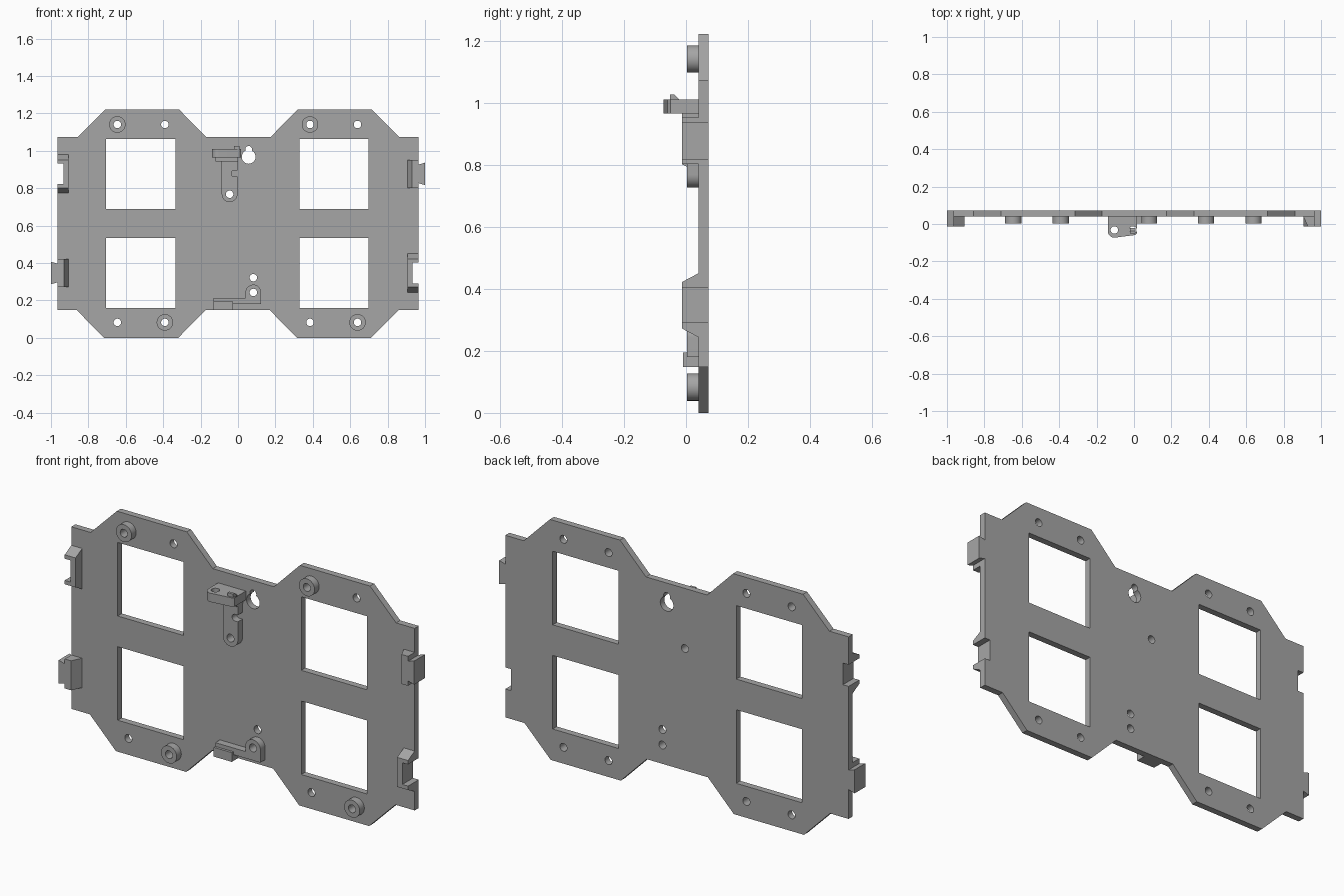
import bpy, bmesh
from math import sin, cos, pi, radians
from mathutils import Matrix

cube = bpy.data.objects.get("Cube")
if cube:
    bpy.data.objects.remove(cube)

grey = bpy.data.materials.new("mid grey")
grey.use_nodes = True
grey.diffuse_color = (0.38, 0.38, 0.38, 1)
grey.node_tree.nodes["Principled BSDF"].inputs["Base Color"].default_value = grey.diffuse_color

# Local profile plane to world, by extrusion axis
FRAMES = {
    "x": Matrix(((0, 0, 1, 0), (1, 0, 0, 0), (0, 1, 0, 0), (0, 0, 0, 1))),
    "y": Matrix(((1, 0, 0, 0), (0, 0, -1, 0), (0, 1, 0, 0), (0, 0, 0, 1))),
    "z": Matrix.Identity(4),
}


def arc(cx, cy, r, a0=0, a1=360, n=24):
    """Points along an arc; a full circle drops its repeated end."""
    count = n if a1 - a0 == 360 else n + 1
    return [(cx + r * cos(radians(a0 + (a1 - a0) * i / n)),
             cy + r * sin(radians(a0 + (a1 - a0) * i / n))) for i in range(count)]


def rect(x0, x1, y0, y1):
    return [(x0, y0), (x1, y0), (x1, y1), (x0, y1)]


def prism(name, axis, lo, hi, outline, holes=()):
    """Extrude a filled outline with holes from lo to hi along an axis."""
    curve = bpy.data.curves.new(name, "CURVE")
    curve.dimensions = "2D"
    curve.fill_mode = "BOTH"
    curve.extrude = (hi - lo) / 2
    for loop in (outline, *holes):
        spline = curve.splines.new("POLY")
        spline.points.add(len(loop) - 1)
        for point, (u, v) in zip(spline.points, loop):
            point.co = (u, v, 0, 1)
        spline.use_cyclic_u = True
    temp = bpy.data.objects.new(name + " profile", curve)
    bpy.context.collection.objects.link(temp)
    bpy.context.view_layer.update()
    mesh = bpy.data.meshes.new_from_object(temp.evaluated_get(bpy.context.evaluated_depsgraph_get()))
    bpy.data.objects.remove(temp)
    bpy.data.curves.remove(curve)

    middle = (lo + hi) / 2
    mesh.transform(FRAMES[axis])
    mesh.transform(Matrix.Translation([middle if axis == a else 0 for a in "xyz"]))
    bm = bmesh.new()
    bm.from_mesh(mesh)
    bmesh.ops.remove_doubles(bm, verts=bm.verts, dist=0.0002)
    bmesh.ops.recalc_face_normals(bm, faces=bm.faces)
    bm.to_mesh(mesh)
    bm.free()
    mesh.name = name
    mesh.materials.clear()
    mesh.materials.append(grey)
    obj = bpy.data.objects.new(name, mesh)
    bpy.context.collection.objects.link(obj)
    bpy.ops.object.select_all(action="DESELECT")
    obj.select_set(True)
    bpy.context.view_layer.objects.active = obj
    bpy.ops.object.shade_smooth_by_angle(angle=radians(30))
    return obj


FRONT, BACK = 0.04, 0.073       # plate faces
BOSS, CLIP = 0.003, -0.013      # front of bosses and of edge clips
EDGE, NOTCH = 0.966, 0.934
UPPER, LOWER = 0.877, 0.347     # clip heights
HALF = 0.055                    # half height of notch and tab
HOLE = 0.02

# Back plate: outline with side notches, windows, screw holes and keyhole
bottom = [(-EDGE, 0.148), (-0.862, 0.148), (-0.715, 0), (-0.32, 0), (-0.174, 0.148),
          (0.17, 0.148), (0.316, 0), (0.71, 0), (0.858, 0.148), (EDGE, 0.148)]
top = [(-x, 1.222 - z) for x, z in bottom]


def notch(s, zc):
    loop = [(EDGE, -HALF), (NOTCH, -HALF), (NOTCH, HALF), (EDGE, HALF)]
    return [(s * x, zc + s * z) for x, z in loop]


outline = bottom + notch(1, LOWER) + top + notch(-1, UPPER)
windows = [rect(x, x + 0.371, z, z + 0.374) for x in (-0.705, 0.328) for z in (0.16, 0.69)]
corner_x = (-0.645, -0.391, 0.385, 0.639)
screws = [(x, z) for x in corner_x for z in (0.083, 1.141)]
screws += [(-0.045, 0.768), (0.082, 0.243), (0.082, 0.322)]
keyhole = arc(0.057, 0.968, 0.037, 118, 422) + arc(0.057, 1.008, 0.018, 0, 180, 12)
prism("back_plate", "y", FRONT, BACK, outline,
      windows + [arc(x, z, HOLE) for x, z in screws] + [keyhole])

# Corner bosses
for i, x in enumerate(corner_x):
    z = 1.141 if i % 2 == 0 else 0.083
    prism("corner_boss", "y", BOSS, FRONT, arc(x, z, 0.044, n=32), [arc(x, z, HOLE)])

# Edge clips: notched receivers and matching tabs on opposite sides
for s, zr, zt in ((1, LOWER, UPPER), (-1, UPPER, LOWER)):
    def span(a, b):
        return sorted((s * a, s * b))

    prism("receiver_core", "x", *span(0.905, NOTCH),
          [(FRONT, zr - 0.103), (FRONT, zr + 0.103), (CLIP, zr + 0.075), (CLIP, zr - 0.075)])
    for e in (1, -1):
        prism("receiver_end", "x", *span(NOTCH, EDGE),
              [(FRONT, zr + e * HALF), (FRONT, zr + e * 0.103),
               (CLIP, zr + e * 0.075), (CLIP, zr + e * HALF)])
    prism("tab_base", "z", zt - 0.075, zt + 0.075,
          [(s * 0.905, FRONT), (s * 0.93, CLIP), (s * EDGE, CLIP), (s * EDGE, FRONT)])
    prism("tab", "y", CLIP, BACK,
          [(s * EDGE, zt - 0.05), (s * 1.0, zt - 0.06), (s * 1.0, zt + 0.06), (s * EDGE, zt + 0.05)])

# Upper bracket: stem with side slot, brace, shelf with holes and a small latch
stem = (arc(-0.045, 0.768, 0.042, 180, 360) + [(-0.003, 0.862)]
        + arc(-0.019, 0.879, 0.017, 270, 90, 12) + [(-0.003, 0.896), (-0.003, 0.965), (-0.087, 0.965)])
prism("bracket_stem", "y", BOSS, FRONT, stem, [arc(-0.045, 0.768, HOLE)])
prism("bracket_brace", "y", CLIP, FRONT, rect(-0.12, 0.0, 0.944, 0.966))
shelf = ([(0.016, FRONT), (-0.14, FRONT)] + arc(-0.105, -0.038, 0.035, 180, 275, 12)
         + [(0.005, -0.059), (0.016, -0.05)])
prism("bracket_shelf", "z", 0.965, 1.01, shelf,
      [arc(-0.105, -0.032, HOLE), arc(-0.005, -0.032, HOLE)])
prism("shelf_latch", "x", -0.022, 0.008,
      [(-0.052, 0.97), (-0.034, 0.97), (-0.022, 1.01), (-0.038, 1.027), (-0.052, 1.027)])

# Lower bracket: rounded lug joined to a thin bar, with a block on the bottom edge
lug = ([(-0.13, 0.18), (0.124, 0.18)] + arc(0.082, 0.243, 0.042, 0, 180)
       + [(0.04, 0.214), (-0.13, 0.214)])
prism("lower_lug", "y", BOSS, FRONT, lug, [arc(0.082, 0.243, HOLE)])
prism("lower_block", "y", -0.01, FRONT, rect(-0.13, -0.028, 0.148, 0.195))
